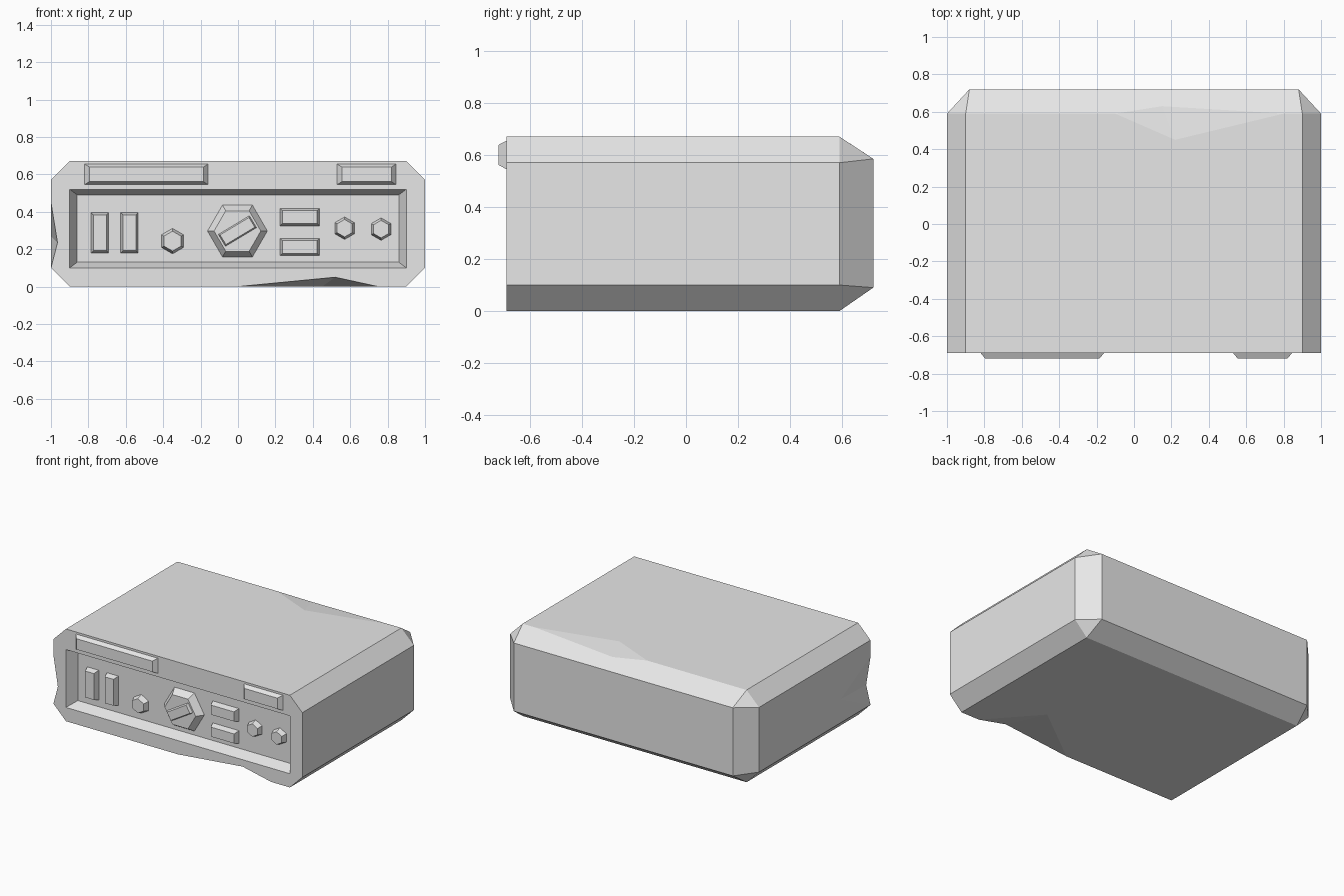
import bpy
import bmesh
from math import cos, sin, pi, radians

cube = bpy.data.objects.get("Cube")
if cube:
    bpy.data.objects.remove(cube, do_unlink=True)

grey = bpy.data.materials.new("plain_grey")
grey.use_nodes = True
COLOUR = (0.8, 0.8, 0.8, 1)
grey.diffuse_color = COLOUR
grey.node_tree.nodes["Principled BSDF"].inputs["Base Color"].default_value = COLOUR

F, R, END = -0.69, 0.59, 0.72       # front, rear shoulder, rear face
FLOOR = -0.61                       # floor of the control recess


def build(name, faces):
    """Join polygons given as point lists into one closed, flat-shaded object."""
    bm = bmesh.new()
    for pts in faces:
        bm.faces.new([bm.verts.new(p) for p in pts])
    bmesh.ops.remove_doubles(bm, verts=bm.verts, dist=0.0005)
    bmesh.ops.recalc_face_normals(bm, faces=bm.faces)
    mesh = bpy.data.meshes.new(name)
    bm.to_mesh(mesh)
    bm.free()
    mesh.materials.append(grey)
    obj = bpy.data.objects.new(name, mesh)
    bpy.context.collection.objects.link(obj)
    return obj


def stud(name, centre, base, top, y, height):
    """Tapered block rising towards the front from a base outline to a top outline."""
    cx, cz = centre
    low = [(cx + u, y, cz + v) for u, v in base]
    high = [(cx + u, y - height, cz + v) for u, v in top]
    n = len(low)
    walls = [[low[i], low[(i + 1) % n], high[(i + 1) % n], high[i]] for i in range(n)]
    return build(name, walls + [low, high])


def rect(w, h, turn=0):
    c, s = cos(turn), sin(turn)
    return [(c * u - s * v, s * u + c * v)
            for u, v in ((-w, -h), (w, -h), (w, h), (-w, h))]


def hexagon(r, turn=0):
    return [(r * cos(turn + i * pi / 3), r * sin(turn + i * pi / 3)) for i in range(6)]


def box_stud(name, x0, x1, z0, z1, inset, y, height):
    w, h = (x1 - x0) / 2, (z1 - z0) / 2
    stud(name, ((x0 + x1) / 2, (z0 + z1) / 2), rect(w, h),
         rect(w - inset[0], h - inset[1]), y, height)


# Case: octagonal section
def section(y):
    return [(x, y, z) for x, z in ((-1, .1), (-1, .57), (-.9, .67), (.9, .67),
                                   (1, .57), (1, .1), (.9, 0), (-.9, 0))]


f, r = section(F), section(R)
b_lo_l, b_hi_l, b_hi_r, b_lo_r = [(x, END, z) for x, z in
                                  ((-.88, .09), (-.88, .585), (.88, .585), (.88, .09))]

# Dents: left side, underside and rear top edge
s_top, s_pit, s_in = (-1, F, .45), (-.965, F, .235), (-1, -.35, .27)
u_l, u_r, u_pit, u_in = (0, F, 0), (.75, F, 0), (.52, F, .05), (.45, -.35, 0)
t_l, t_r, t_pit, t_in = (-.1, R, .67), (.8, R, .67), (.15, .63, .644), (.22, .45, .67)


# Control recess
def frame(x, z0, z1, y):
    return [(-x, y, z0), (-x, y, z1), (x, y, z1), (x, y, z0)]


rim, well = frame(.9, .1, .52, F), frame(.86, .13, .49, FLOOR)

case = [
    # front surround
    [s_top, f[1], f[2], f[3], f[4], rim[2], rim[1]],
    [s_top, rim[1], rim[0], rim[3], rim[2], f[4], f[5], f[6],
     u_r, u_pit, u_l, f[7], f[0], s_pit],
    well,
    # sides, top and bottom
    [r[0], r[1], f[1], s_top, s_in, f[0]],
    [s_top, s_in, s_pit], [s_pit, s_in, f[0]],
    [f[2], f[3], r[3], t_r, t_in, t_l, r[2]],
    [t_l, t_in, t_pit], [t_in, t_r, t_pit],
    [r[7], r[6], f[6], u_r, u_in, u_l, f[7]],
    [u_l, u_in, u_pit], [u_pit, u_in, u_r],
    # rear bevels, corners and rear face
    [r[3], t_r, t_pit, t_l, r[2], b_hi_l, b_hi_r],
    [r[0], r[1], b_hi_l, b_lo_l], [r[4], r[5], b_lo_r, b_hi_r],
    [r[6], r[7], b_lo_l, b_lo_r],
    [r[1], r[2], b_hi_l], [r[3], r[4], b_hi_r],
    [r[5], r[6], b_lo_r], [r[7], r[0], b_lo_l],
    [b_lo_l, b_hi_l, b_hi_r, b_lo_r],
]
case += [[f[i], f[i + 1], r[i + 1], r[i]] for i in (1, 3, 4, 5)]
case.append([f[7], f[0], r[0], r[7]])
case += [[rim[i], rim[(i + 1) % 4], well[(i + 1) % 4], well[i]] for i in range(4)]
build("case", case)

# Raised plates above the recess
for name, x0, x1 in (("long_plate", -.82, -.16), ("short_plate", .53, .845)):
    box_stud(name, x0, x1, .545, .655, (.025, .016), F, .03)

# Upright switches and flat buttons
for i, x in enumerate((-.785, -.627)):
    box_stud(f"switch_{i + 1}", x, x + .093, .18, .395, (.012, .012), FLOOR, .04)
for i, z in enumerate((.165, .325)):
    box_stud(f"button_{i + 1}", .225, .435, z, z + .093, (.012, .012), FLOOR, .04)

# Small hexagonal knobs
for i, (x, z, rad) in enumerate(((-.35, .243, .068), (.57, .312, .06), (.765, .307, .06))):
    stud(f"small_knob_{i + 1}", (x, z), hexagon(rad, pi / 6),
         hexagon(rad * .78, pi / 6), FLOOR, .04)

# Large dial with its pointer
dial = (-.003, .297)
stud("dial", dial, hexagon(.16), hexagon(.125), FLOOR, .05)
tilt = radians(31)
stud("dial_pointer", dial, rect(.097, .037, tilt), rect(.09, .03, tilt), FLOOR - .05, .02)
